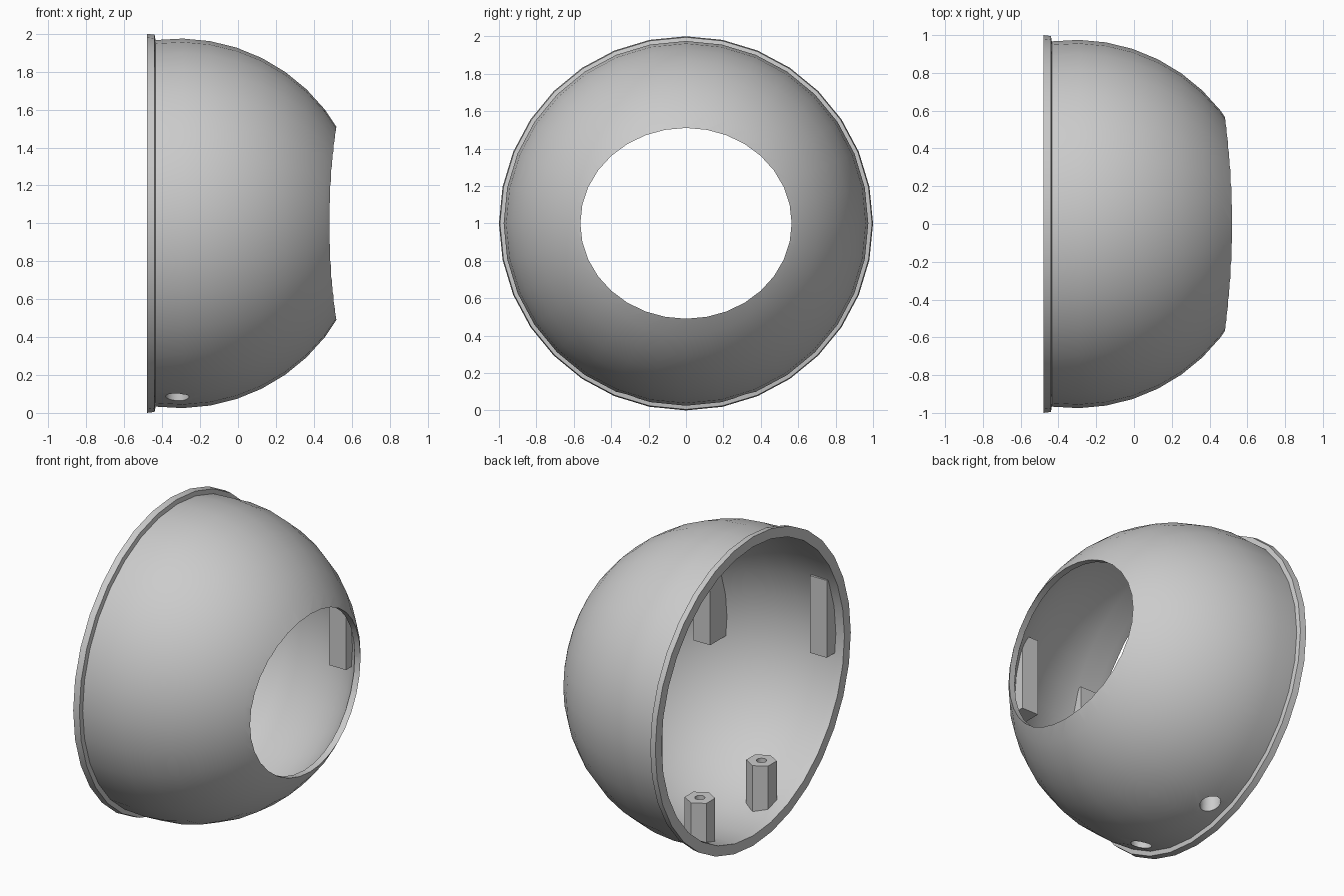
import bpy, bmesh, math
from mathutils import Matrix, Vector

old = bpy.data.objects.get("Cube")
if old:
    bpy.data.objects.remove(old, do_unlink=True)

grey = bpy.data.materials.new("plain grey")
grey.use_nodes = True
grey.diffuse_color = (0.6, 0.6, 0.6, 1)
grey.node_tree.nodes["Principled BSDF"].inputs["Base Color"].default_value = (0.6, 0.6, 0.6, 1)

CENTRE_X = -0.31     # centre of the dome's sphere
SIDES = 32


def make_object(name, bm):
    bmesh.ops.recalc_face_normals(bm, faces=bm.faces)
    mesh = bpy.data.meshes.new(name)
    bm.to_mesh(mesh)
    bm.free()
    mesh.materials.append(grey)
    obj = bpy.data.objects.new(name, mesh)
    bpy.context.collection.objects.link(obj)
    return obj


def lathe(name, profile, closed):
    """Turn (x, radius) points around the x axis at z = 1."""
    bm = bmesh.new()
    verts = [bm.verts.new((x, 0, r)) for x, r in profile]
    edges = [bm.edges.new(pair) for pair in zip(verts, verts[1:])]
    if closed:
        edges.append(bm.edges.new((verts[-1], verts[0])))
    bmesh.ops.spin(bm, geom=verts + edges, cent=(0, 0, 0), axis=(1, 0, 0),
                   angle=math.tau, steps=SIDES, use_duplicate=False)
    bmesh.ops.remove_doubles(bm, verts=bm.verts, dist=0.0005)
    bmesh.ops.translate(bm, verts=bm.verts, vec=(0, 0, 1))
    return make_object(name, bm)


def arc(radius, x_start, x_end, steps=9):
    a = math.acos((x_start - CENTRE_X) / radius)
    b = math.acos((x_end - CENTRE_X) / radius)
    angles = [a + (b - a) * i / steps for i in range(steps + 1)]
    return [(CENTRE_X + radius * math.cos(t), radius * math.sin(t)) for t in angles]


def cylinder(name, sides, radius, low, high, x, y):
    bm = bmesh.new()
    place = Matrix.Translation((x, y, (low + high) / 2))
    bmesh.ops.create_cone(bm, cap_ends=True, segments=sides, radius1=radius,
                          radius2=radius, depth=high - low, matrix=place)
    return make_object(name, bm)


def box(name, x, y, z, size):
    bm = bmesh.new()
    place = Matrix.Translation((x, y, z)) @ Matrix.Diagonal(Vector(size).to_4d())
    bmesh.ops.create_cube(bm, size=1, matrix=place)
    return make_object(name, bm)


def boolean(obj, cutter, operation):
    cutter.hide_render = True
    mod = obj.modifiers.new("cut", "BOOLEAN")
    mod.object, mod.operation, mod.solver = cutter, operation, "EXACT"
    bpy.context.view_layer.objects.active = obj
    bpy.ops.object.modifier_apply(modifier=mod.name)


def discard(obj):
    bpy.data.objects.remove(obj, do_unlink=True)


# Hollow dome with a flange round its open side
outer = arc(0.975, -0.435, 0.6)
inner = arc(0.94, 0.57, -0.43)
shell = lathe("dome_shell", [(-0.48, 0.935), (-0.48, 1.0), (-0.44, 0.995)] + outer + inner, True)

# Oval opening
bm = bmesh.new()
bmesh.ops.create_cone(bm, cap_ends=True, segments=32, radius1=1, radius2=1, depth=1,
                      matrix=Matrix.Translation((0.75, 0, 1)) @ Matrix.Diagonal((1, 0.565, 0.51, 1))
                      @ Matrix.Rotation(math.pi / 2, 4, "Y"))
oval = make_object("opening_cutter", bm)
boolean(shell, oval, "DIFFERENCE")
discard(oval)

# Solid used to trim the inside parts to the wall
trim = lathe("trim_solid", [(-0.46, 0)] + arc(0.957, -0.46, 0.6) + [(0.6, 0)], False)
parts = [shell]

for side, label in ((1, "back"), (-1, "front")):
    # Six-sided screw post with a stepped hole through the wall
    post = cylinder(label + "_screw_post", 6, 0.09, 0, 0.39, -0.32, side * 0.315)
    boolean(post, trim, "INTERSECT")
    for radius, top in ((0.062, 0.2), (0.03, 0.6)):
        hole = cylinder("hole_cutter", 16, radius, -0.2, top, -0.32, side * 0.315)
        boolean(post, hole, "DIFFERENCE")
        if radius > 0.05:
            boolean(shell, hole, "DIFFERENCE")
        discard(hole)
    parts.append(post)

    # Two upright bars that run up into the side wall
    for name, x, face in (("inner", 0.3, 0.59), ("outer", -0.36, 0.84)):
        bar = box(f"{label}_{name}_bar", x, side * (face + 0.15), 1.13, (0.12, 0.3, 0.5))
        boolean(bar, trim, "INTERSECT")
        parts.append(bar)

discard(trim)

# Smooth shading with sharp edges kept
bpy.ops.object.select_all(action="DESELECT")
for part in parts:
    part.select_set(True)
bpy.context.view_layer.objects.active = shell
bpy.ops.object.shade_smooth_by_angle(angle=math.radians(30))
